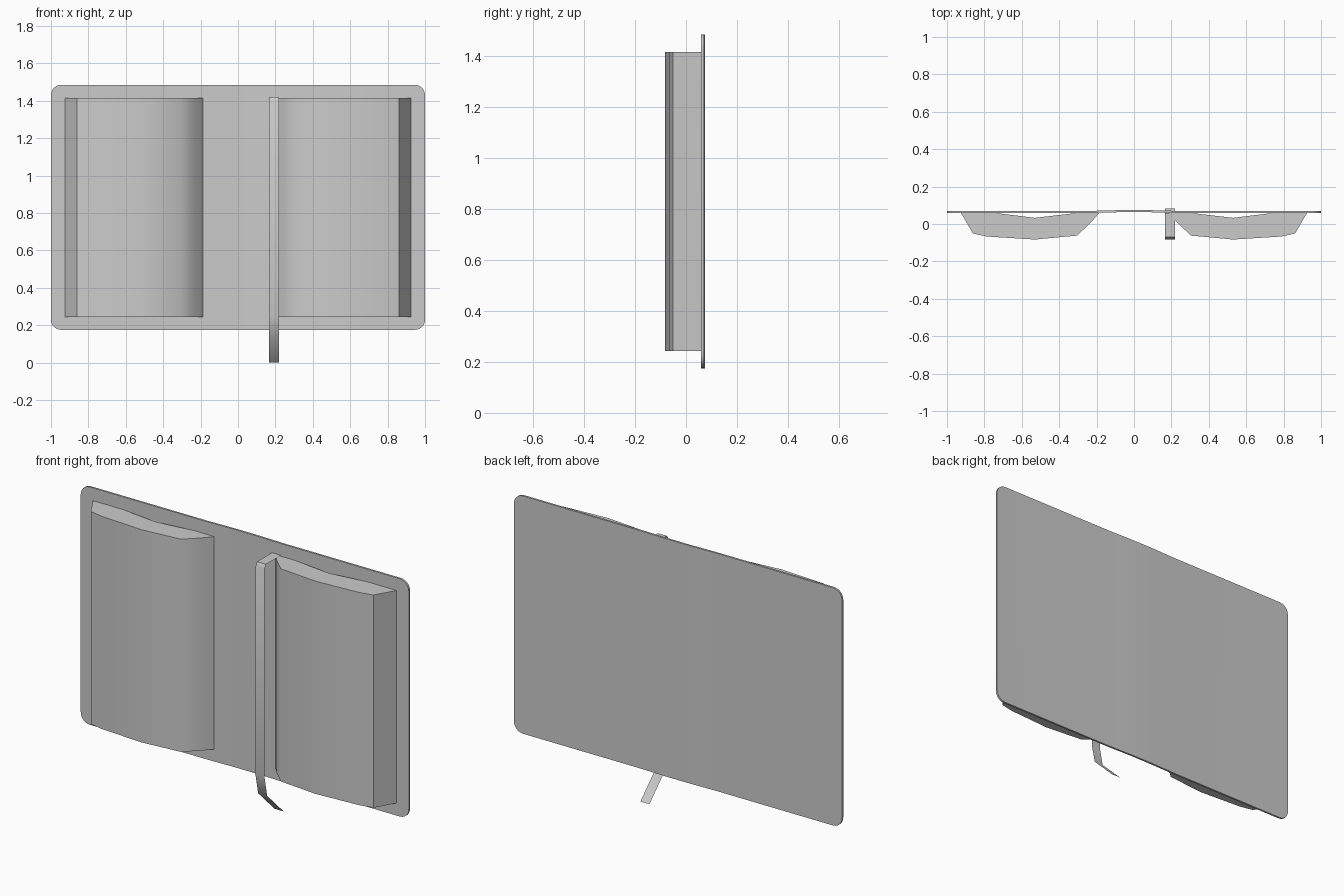
import bpy, bmesh, math
from mathutils import Vector

cube = bpy.data.objects.get("Cube")
if cube:
    bpy.data.objects.remove(cube, do_unlink=True)

grey = bpy.data.materials.new("light grey")
grey.use_nodes = True
COLOUR = (0.6, 0.6, 0.6, 1)
grey.diffuse_color = COLOUR
grey.node_tree.nodes["Principled BSDF"].inputs["Base Color"].default_value = COLOUR


def finish(bm, name, angle=40):
    mesh = bpy.data.meshes.new(name)
    bm.to_mesh(mesh)
    bm.free()
    mesh.materials.append(grey)
    ob = bpy.data.objects.new(name, mesh)
    bpy.context.collection.objects.link(ob)
    bpy.ops.object.select_all(action='DESELECT')
    ob.select_set(True)
    bpy.context.view_layer.objects.active = ob
    bpy.ops.object.shade_smooth_by_angle(angle=math.radians(angle))
    return ob


def extrude(bm, vector):
    """Extrude every face into a closed solid."""
    res = bmesh.ops.extrude_face_region(bm, geom=bm.faces[:], use_keep_orig=True)
    moved = [g for g in res["geom"] if isinstance(g, bmesh.types.BMVert)]
    bmesh.ops.translate(bm, verts=moved, vec=vector)


# Cover: rounded board, creased into a thin arched spine in the middle
BACK, FRONT, BOTTOM, TOP, R = 0.070, 0.059, 0.175, 1.485, 0.055
bm = bmesh.new()
outline = []
for cx, cz, start in ((1 - R, TOP - R, 0), (-1 + R, TOP - R, 90),
                      (-1 + R, BOTTOM + R, 180), (1 - R, BOTTOM + R, 270)):
    for i in range(7):
        a = math.radians(start + i * 15)
        outline.append(bm.verts.new((cx + R * math.cos(a), FRONT, cz + R * math.sin(a))))
bm.faces.new(outline)
for x in (-0.23, -0.15, -0.07, 0.07, 0.15, 0.23):
    bmesh.ops.bisect_plane(bm, geom=bm.verts[:] + bm.edges[:] + bm.faces[:],
                           plane_co=(x, 0, 0), plane_no=(1, 0, 0))
extrude(bm, Vector((0, BACK - FRONT, 0)))
for v in bm.verts:
    lift = min(1, max(0, (0.23 - abs(v.co.x)) / 0.16))
    v.co.y += 0.0045 * lift
bmesh.ops.recalc_face_normals(bm, faces=bm.faces[:])
finish(bm, "cover")

# Page blocks: bowed profile, hollow behind, mirrored left and right
PAGE = [(0.925, 0.059), (0.861, -0.051), (0.786, -0.067), (0.53, -0.083),
        (0.305, -0.062), (0.23, 0.008), (0.187, 0.059),
        (0.305, 0.059), (0.53, 0.033), (0.743, 0.059)]
for side, name in ((1, "left_pages"), (-1, "right_pages")):
    bm = bmesh.new()
    bm.faces.new([bm.verts.new((side * x, y, 0.243)) for x, y in PAGE])
    extrude(bm, Vector((0, 0, 1.172)))
    bmesh.ops.recalc_face_normals(bm, faces=bm.faces[:])
    finish(bm, name)

# Ribbon bookmark: thin strip folded over the top, tail curling back below
RIBBON = [(0.06, 1.42), (-0.07, 1.42), (-0.083, 1.397), (-0.083, 0.25),
          (-0.06, 0.14), (0.083, 0.0)]
bm = bmesh.new()
rows = [[bm.verts.new((x, y, z)) for x in (0.165, 0.22)] for y, z in RIBBON]
for a, b in zip(rows, rows[1:]):
    bm.faces.new((a[0], b[0], b[1], a[1]))
finish(bm, "ribbon_bookmark")
